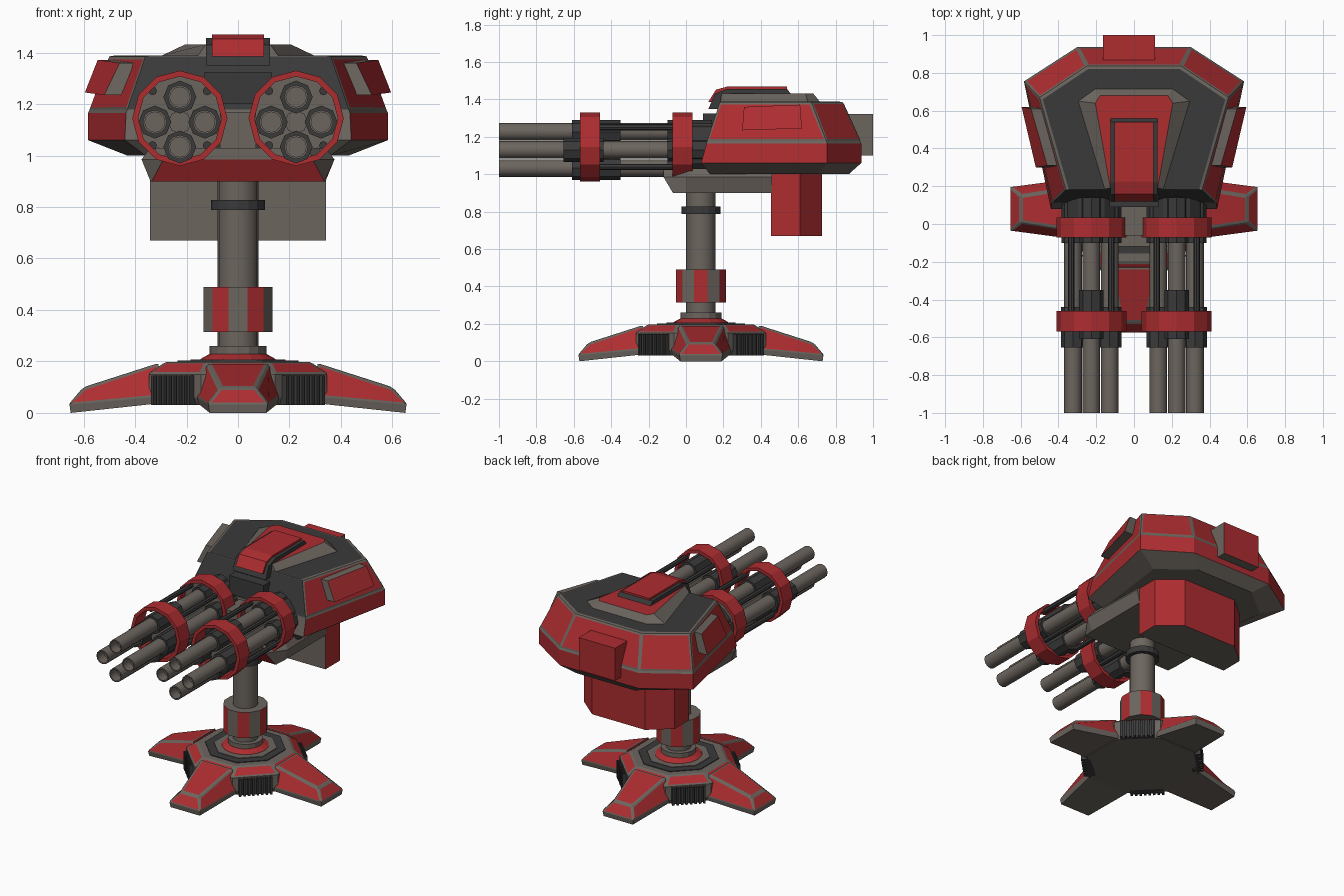
import bpy, bmesh, math

if "Cube" in bpy.data.objects:
    bpy.data.objects.remove(bpy.data.objects["Cube"])

# Flat colours
RED, GREY, BLACK = 0, 1, 2
MATS = []
for nm, c in (("red paint", (0.42, 0.026, 0.03)), ("warm grey metal", (0.15, 0.13, 0.113)),
              ("dark metal", (0.042, 0.042, 0.042))):
    m = bpy.data.materials.new(nm)
    m.diffuse_color = (*c, 1)
    m.use_nodes = True
    m.node_tree.nodes["Principled BSDF"].inputs["Base Color"].default_value = m.diffuse_color
    MATS.append(m)


def loft(name, rings, bands, caps=(GREY, GREY), inset=None, closed=False, smooth=False):
    """Skin a list of rings. bands: colour (or rule of side index) per band.
    inset: {band: (border width, side rule)} gives those faces a grey border."""
    bm = bmesh.new()
    vs = [[bm.verts.new(p) for p in r] for r in rings]
    n, k, framed = len(rings[0]), len(rings), {}
    for b in range(k if closed else k - 1):
        lo, hi = vs[b], vs[(b + 1) % k]
        col = bands[b] if isinstance(bands, (list, tuple)) else bands
        for i in range(n):
            f = bm.faces.new((lo[i], lo[(i + 1) % n], hi[(i + 1) % n], hi[i]))
            f.material_index = col(i) if callable(col) else col
            if inset and b in inset and inset[b][1](i):
                framed.setdefault(inset[b][0], []).append(f)
    if not closed:
        for r, col, key in ((vs[0], caps[0], "bottom"), (vs[-1], caps[1], "top")):
            f = bm.faces.new(r)
            f.material_index = col
            if inset and key in inset:
                framed.setdefault(inset[key][0], []).append(f)
    bmesh.ops.recalc_face_normals(bm, faces=bm.faces)
    for w, fs in framed.items():
        for f in bmesh.ops.inset_individual(bm, faces=fs, thickness=w, depth=0.003)["faces"]:
            f.material_index = GREY
    me = bpy.data.meshes.new(name)
    bm.to_mesh(me)
    bm.free()
    for m in MATS:
        me.materials.append(m)
    ob = bpy.data.objects.new(name, me)
    bpy.context.collection.objects.link(ob)
    if smooth:
        bpy.ops.object.select_all(action='DESELECT')
        ob.select_set(True)
        bpy.context.view_layer.objects.active = ob
        bpy.ops.object.shade_smooth_by_angle(angle=math.radians(35))
    return ob


def circ(n, r, cx, cy, z, rot=0.0):
    """Ring around the z axis."""
    return [(cx + r * math.cos(rot + math.tau * i / n), cy + r * math.sin(rot + math.tau * i / n), z)
            for i in range(n)]


def circ_y(n, r, cx, y, cz, rot=0.0):
    """Ring around the y axis."""
    return [(cx + r * math.cos(rot + math.tau * i / n), y, cz + r * math.sin(rot + math.tau * i / n))
            for i in range(n)]


def six(z, f, m, b):
    """Six-sided symmetric outline: front, middle and back (half width, y)."""
    return [(-f[0], f[1], z), (f[0], f[1], z), (m[0], m[1], z),
            (b[0], b[1], z), (-b[0], b[1], z), (-m[0], m[1], z)]


def box(name, x0, x1, y0, y1, z0, z1, col):
    rings = [[(x0, y0, z), (x1, y0, z), (x1, y1, z), (x0, y1, z)] for z in (z0, z1)]
    caps = (GREY, col(9)) if callable(col) else (col, col)
    return loft(name, rings, [col], caps)


def rod_y(name, r, cx, cz, y0, y1, n, col, smooth=False):
    return loft(name, [circ_y(n, r, cx, y, cz) for y in (y0, y1)], [col], (col, col), smooth=smooth)


CY = 0.08            # pedestal centre in y
ANY = lambda i: True

# Base hub
R8 = math.pi / 8
loft("base_hub", [circ(8, r, 0, CY, z, R8) for r, z in ((0.36, 0.03), (0.375, 0.06), (0.375, 0.15), (0.30, 0.198))],
     [GREY, GREY, RED], inset={2: (0.02, ANY)})
loft("turntable_track", [circ(8, 0.255, 0, CY, z, R8) for z in (0.19, 0.203)], BLACK, (BLACK, BLACK))
loft("turntable_plate", [circ(8, 0.2, 0, CY, z, R8) for z in (0.19, 0.207)], GREY)
loft("turntable_cone", [circ(16, r, 0, CY, z) for r, z in ((0.15, 0.2), (0.145, 0.21), (0.105, 0.232))],
     RED, (RED, RED))

# Feet and vents, four of each
for k in range(4):
    a = k * math.pi / 2
    levels = (((0.28, 0.16, 0.04), (0.65, 0.11, 0.0)),
              ((0.28, 0.165, 0.065), (0.655, 0.115, 0.032)),
              ((0.31, 0.115, 0.19), (0.60, 0.07, 0.097)))
    foot = loft("foot", [[(r[0], -r[1], r[2]), (t[0], -t[1], t[2]), (t[0], t[1], t[2]), (r[0], r[1], r[2])]
                         for r, t in levels],
                [GREY, RED], (GREY, RED), {1: (0.014, lambda i: i < 3), "top": (0.018,)})
    foot.location, foot.rotation_euler = (0, CY, 0), (0, 0, a)
    parts = [box("vent_back", 0.30, 0.352, -0.105, 0.105, 0.03, 0.14, BLACK)]
    for j in range(8):
        y = -0.098 + 0.028 * j
        parts.append(box("vent_rib", 0.34, 0.372, y - 0.007, y + 0.007, 0.03, 0.145, BLACK))
    for p in parts:
        p.location, p.rotation_euler = (0, CY, 0), (0, 0, a + math.pi / 4)

# Pedestal column
loft("column", [circ(16, 0.079, 0, CY, z) for z in (0.2, 1.02)], GREY, smooth=True)
loft("column_foot_collar", [circ(16, 0.11, 0, CY, z) for z in (0.22, 0.26)], GREY)
loft("column_sleeve", [circ(12, 0.139, 0, CY, z, math.pi / 12) for z in (0.315, 0.49)],
     [lambda i: RED if i % 2 else GREY])
loft("column_ring", [circ(16, 0.105, 0, CY, z) for z in (0.788, 0.828)], BLACK, (BLACK, BLACK))

# Gun mount below the head, with a red front face
loft("gun_mount", [six(0.9, (0.335, -0.07), (0.34, 0.0), (0.34, 0.46)),
                   six(0.985, (0.29, -0.12), (0.375, 0.0), (0.36, 0.46)),
                   six(1.03, (0.27, -0.12), (0.34, 0.02), (0.34, 0.46))],
     [lambda i: GREY if i else RED, GREY])
box("centre_block", -0.07, 0.07, -0.06, 0.2, 1.0, 1.17, GREY)

# Ammunition box: red sides, grey front and floor
loft("ammo_box", [six(z, (0.342, 0.455), (0.342, 0.61), (0.2, 0.727)) for z in (0.67, 1.02)],
     [lambda i: RED if i else GREY])

# Armoured head
loft("head_shell", [six(1.0, (0.36, 0.13), (0.43, 0.70), (0.22, 0.87)),
                    six(1.06, (0.44, 0.08), (0.583, 0.755), (0.30, 0.937)),
                    six(1.165, (0.435, 0.11), (0.583, 0.755), (0.30, 0.937)),
                    six(1.178, (0.431, 0.113), (0.577, 0.75), (0.297, 0.931)),
                    six(1.385, (0.36, 0.18), (0.50, 0.67), (0.25, 0.837)),
                    six(1.388, (0.345, 0.182), (0.483, 0.66), (0.243, 0.82)),
                    six(1.389, (0.155, 0.185), (0.295, 0.65), (0.205, 0.715)),
                    six(1.432, (0.125, 0.19), (0.205, 0.64), (0.18, 0.68))],
     [GREY, lambda i: RED if i else GREY, GREY, lambda i: RED if i else BLACK, GREY, BLACK, GREY],
     (GREY, RED), {3: (0.016, lambda i: i > 0)})
box("brow_block", -0.13, 0.13, 0.09, 0.22, 1.2, 1.325, BLACK)

# Side armour plates
for s in (-1, 1):
    outer = [(0.595, 0.62, 1.245), (0.52, 0.30, 1.235), (0.46, 0.31, 1.36), (0.545, 0.61, 1.372)]
    loft("side_plate", [[(s * (x - d), y, z) for x, y, z in outer] for d in (0.065, 0)], GREY, (GREY, RED))

# Roof sight: dark housing with a red cover
for nm, w, col, prof in (
        ("sight_housing", 0.125, BLACK, ((0.12, 1.35), (0.155, 1.43), (0.22, 1.457), (0.54, 1.457), (0.56, 1.43), (0.56, 1.35))),
        ("sight_cover", 0.102, RED, ((0.118, 1.385), (0.16, 1.452), (0.225, 1.47), (0.54, 1.47), (0.54, 1.4), (0.2, 1.385)))):
    loft(nm, [[(x, y, z) for y, z in prof] for x in (-w, w)], col, (col, col))

# Rear pack, grey on its right side
box("rear_pack", -0.165, 0.11, 0.86, 1.0, 1.1, 1.322, lambda i: GREY if i == 1 else RED)

# Twin rotary guns
for s in (-1, 1):
    gx, gz = s * 0.226, 1.13
    for y0, y1 in ((-0.568, -0.46), (-0.072, 0.035)):
        loft("gun_ring", [circ_y(12, r, gx, y, 1.145) for r, y in ((0.185, y0), (0.185, y1), (0.162, y1), (0.162, y0))],
             RED, closed=True)
    rod_y("rear_disc", 0.163, gx, 1.145, -0.03, 0.02, 12, GREY)
    rod_y("gun_housing", 0.14, gx, gz, 0.0, 0.25, 12, BLACK)
    rod_y("gun_spindle", 0.045, gx, gz, -0.56, 0.0, 8, GREY)
    for k in range(4):
        a = k * math.pi / 2
        x, z = gx + 0.097 * math.cos(a), gz + 0.097 * math.sin(a)
        loft("barrel", [circ_y(12, r, x, y, z) for r, y in ((0.047, 0.1), (0.047, -1), (0.039, -1), (0.039, -0.93))],
             GREY, smooth=True)
        f0, f1 = ((-0.655, -0.44), (-0.61, -0.35))[k % 2]
        rod_y("barrel_sleeve", 0.064, x, z, f0, f1, 8, BLACK)
        rod_y("barrel_breech", 0.062, x, z, -0.1, 0.14, 8, BLACK)
        b = a + math.pi / 4
        rod_y("tie_rod", 0.017, gx + 0.15 * math.cos(b), 1.145 + 0.15 * math.sin(b), -0.47, -0.03, 8, BLACK)
